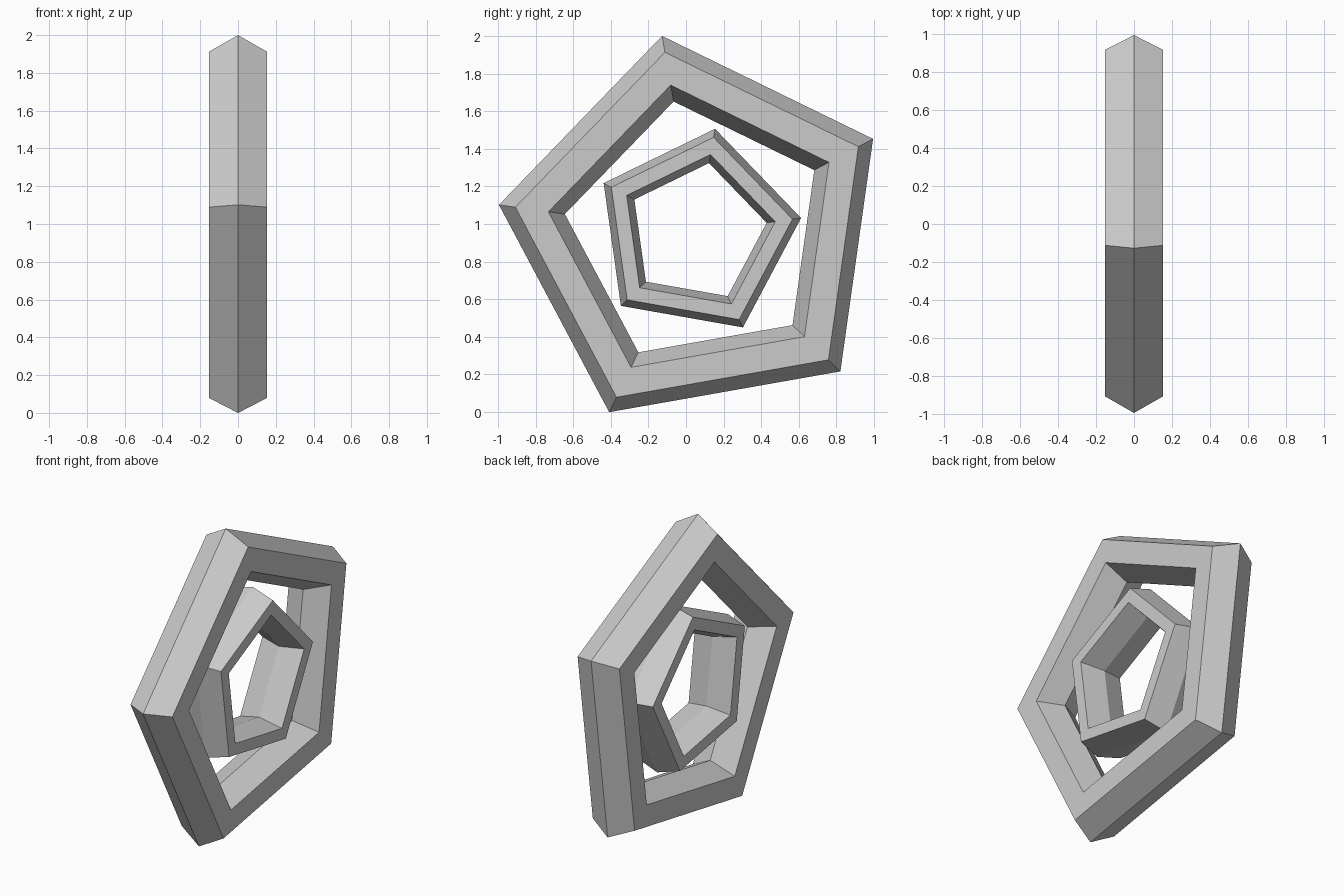
import bpy, bmesh
from math import sin, cos, radians, pi

if "Cube" in bpy.data.objects:
    bpy.data.objects.remove(bpy.data.objects["Cube"])

CENTRE_Y, CENTRE_Z = 0.057, 0.954


def pentagon_ring(name, major, minor, depth_radius, start_deg):
    """Five-sided ring around the x axis with a hexagonal cross-section."""
    bm = bmesh.new()
    loops = []
    for i in range(5):
        a = radians(start_deg + 72 * i)
        loop = []
        for j in range(6):
            t = j * pi / 3
            r = major + minor * cos(t)
            loop.append(bm.verts.new((depth_radius * sin(t), r * cos(a), r * sin(a))))
        loops.append(loop)
    for i in range(5):
        p, q = loops[i], loops[(i + 1) % 5]
        for j in range(6):
            k = (j + 1) % 6
            bm.faces.new((p[j], q[j], q[k], p[k]))
    bmesh.ops.recalc_face_normals(bm, faces=bm.faces)
    mesh = bpy.data.meshes.new(name)
    bm.to_mesh(mesh)
    bm.free()
    obj = bpy.data.objects.new(name, mesh)
    obj.location = (0, CENTRE_Y, CENTRE_Z)
    bpy.context.collection.objects.link(obj)
    return obj


# Large outer ring
pentagon_ring("outer_ring", 0.885, 0.177, 0.177, 100)
# Smaller inner ring, same depth as the outer one, turned by 20 degrees
pentagon_ring("inner_ring", 0.468, 0.0925, 0.177, 80)
